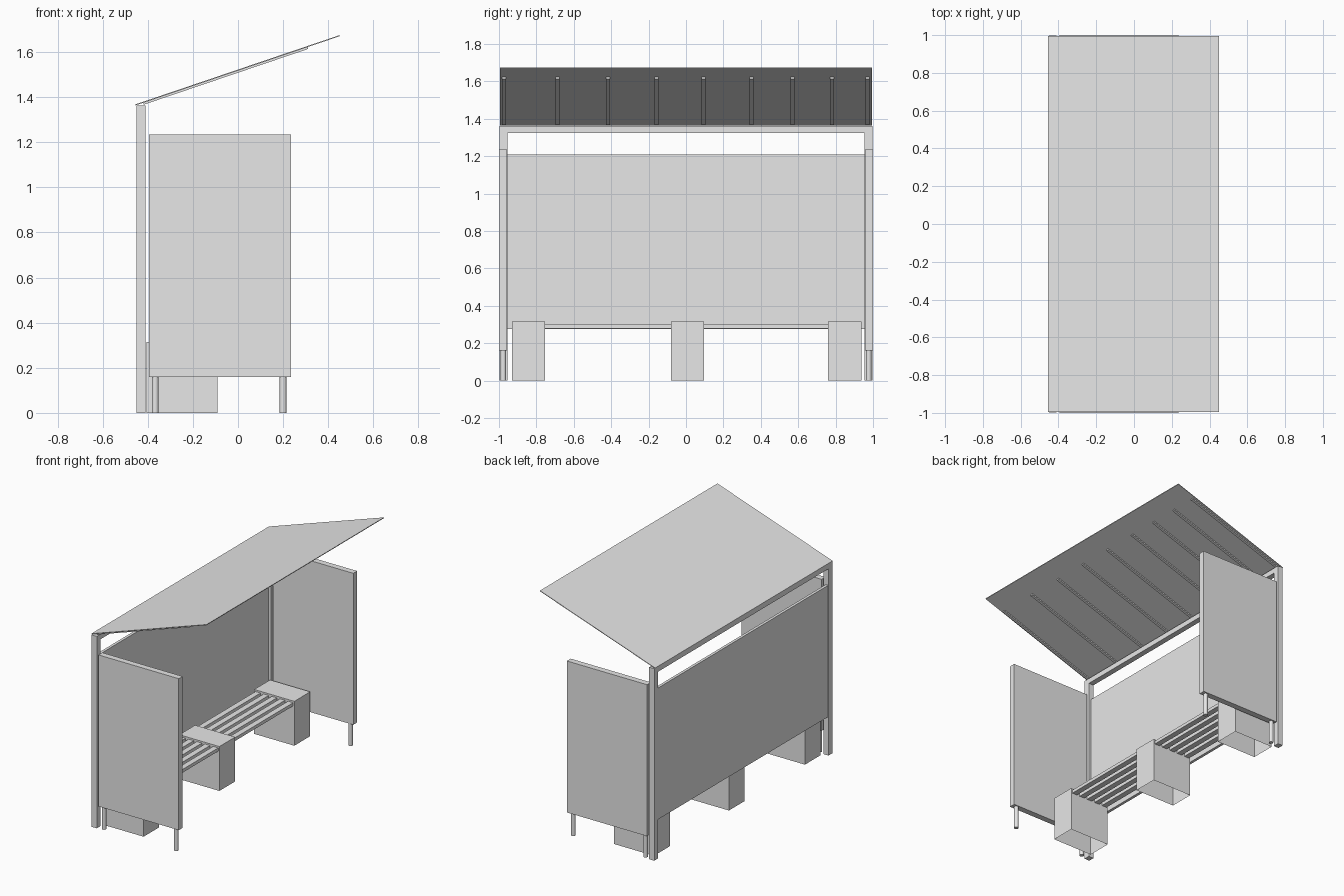
import bpy
import bmesh
import math

cube = bpy.data.objects.get("Cube")
if cube:
    bpy.data.objects.remove(cube, do_unlink=True)

grey = bpy.data.materials.new("plain_grey")
grey.use_nodes = True
GREY = (0.8, 0.8, 0.8, 1)
grey.diffuse_color = GREY
grey.node_tree.nodes["Principled BSDF"].inputs["Base Color"].default_value = GREY


def add_object(name, bm):
    mesh = bpy.data.meshes.new(name)
    bm.to_mesh(mesh)
    bm.free()
    mesh.materials.append(grey)
    obj = bpy.data.objects.new(name, mesh)
    bpy.context.collection.objects.link(obj)
    return obj


def box(name, x, y, z, open_bottom=False):
    """Box from (low, high) ranges on each axis."""
    bm = bmesh.new()
    bmesh.ops.create_cube(bm, size=1)
    for v in bm.verts:
        v.co = [r[0] + (c + 0.5) * (r[1] - r[0]) for c, r in zip(v.co, (x, y, z))]
    if open_bottom:
        bm.normal_update()
        low = [f for f in bm.faces if f.normal.z < -0.5]
        bmesh.ops.delete(bm, geom=low, context="FACES_ONLY")
    return add_object(name, bm)


def leg(name, x, y, height, radius=0.015):
    bm = bmesh.new()
    bmesh.ops.create_cone(bm, cap_ends=True, segments=16, radius1=radius,
                          radius2=radius, depth=height)
    bmesh.ops.translate(bm, verts=bm.verts, vec=(x, y, height / 2))
    obj = add_object(name, bm)
    with bpy.context.temp_override(object=obj, active_object=obj,
                                   selected_objects=[obj],
                                   selected_editable_objects=[obj]):
        bpy.ops.object.shade_smooth_by_angle(angle=math.radians(40))


def sloped(name, x, y, drop, thickness):
    """Box sheared to follow the roof pitch, hung below the roof line."""
    obj = box(name, x, y, (-drop - thickness, -drop))
    for v in obj.data.vertices:
        v.co.z += 1.368 + (v.co.x + 0.455) * 0.339


# Roof sheet and the rafters under it
sloped("roof", (-0.455, 0.45), (-0.995, 0.995), 0, 0.005)
for y in (-0.973, -0.687, -0.417, -0.158, 0.094, 0.35, 0.57, 0.78, 0.97):
    sloped("rafter", (-0.42, 0.31), (y - 0.01, y + 0.01), 0.005, 0.009)

# Rear frame and back panel
box("top_beam", (-0.45, -0.41), (-0.955, 0.955), (1.325, 1.362))
box("back_panel", (-0.448, -0.428), (-0.955, 0.955), (0.275, 1.208))

# Posts, side panels and panel legs at both ends
for side, s in (("right", -1), ("left", 1)):
    ends = sorted((s * 0.955, s * 0.998))
    box(side + "_post", (-0.45, -0.41), ends, (0, 1.362))
    box(side + "_side_panel", (-0.395, 0.235), sorted((s * 0.957, s)), (0.16, 1.235))
    for x in (-0.367, 0.2):
        leg(side + "_panel_leg", x, s * 0.977, 0.162)

# Bench blocks and the slats between them
blocks = ((-0.93, -0.755), (-0.08, 0.097), (0.76, 0.938))
for span in blocks:
    box("bench_block", (-0.405, -0.09), span, (0, 0.315), open_bottom=True)
for first, second in zip(blocks, blocks[1:]):
    for i in range(5):
        x = -0.395 + i * 0.064
        box("seat_slat", (x, x + 0.04), (first[1], second[0]), (0.28, 0.303))
